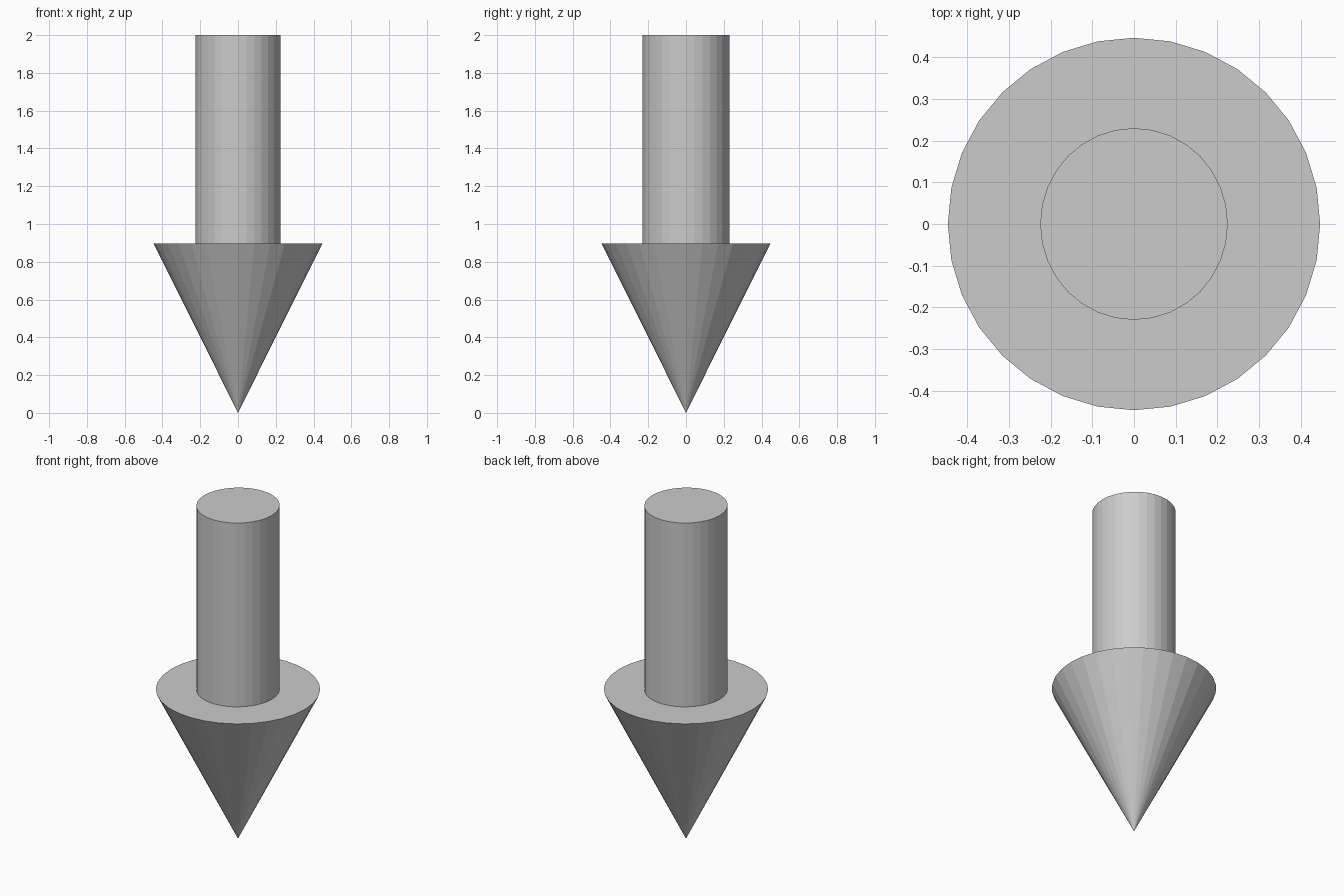
import bpy

if "Cube" in bpy.data.objects:
    bpy.data.objects.remove(bpy.data.objects["Cube"])

SIDES = 32
HEAD_TOP = 0.897
TOTAL = 2.0

# Arrow head: cone pointing down, tip on the ground
bpy.ops.mesh.primitive_cone_add(vertices=SIDES, radius1=0.447, radius2=0,
                                depth=HEAD_TOP, location=(0, 0, HEAD_TOP / 2),
                                rotation=(3.14159265, 0, 0))
bpy.context.object.name = "arrow_head"

# Shaft: slightly oval cylinder standing on the head
depth = TOTAL - HEAD_TOP
bpy.ops.mesh.primitive_cylinder_add(vertices=SIDES, radius=1, depth=depth,
                                    location=(0, 0, HEAD_TOP + depth / 2))
shaft = bpy.context.object
shaft.name = "arrow_shaft"
shaft.scale = (0.225, 0.23, 1)
